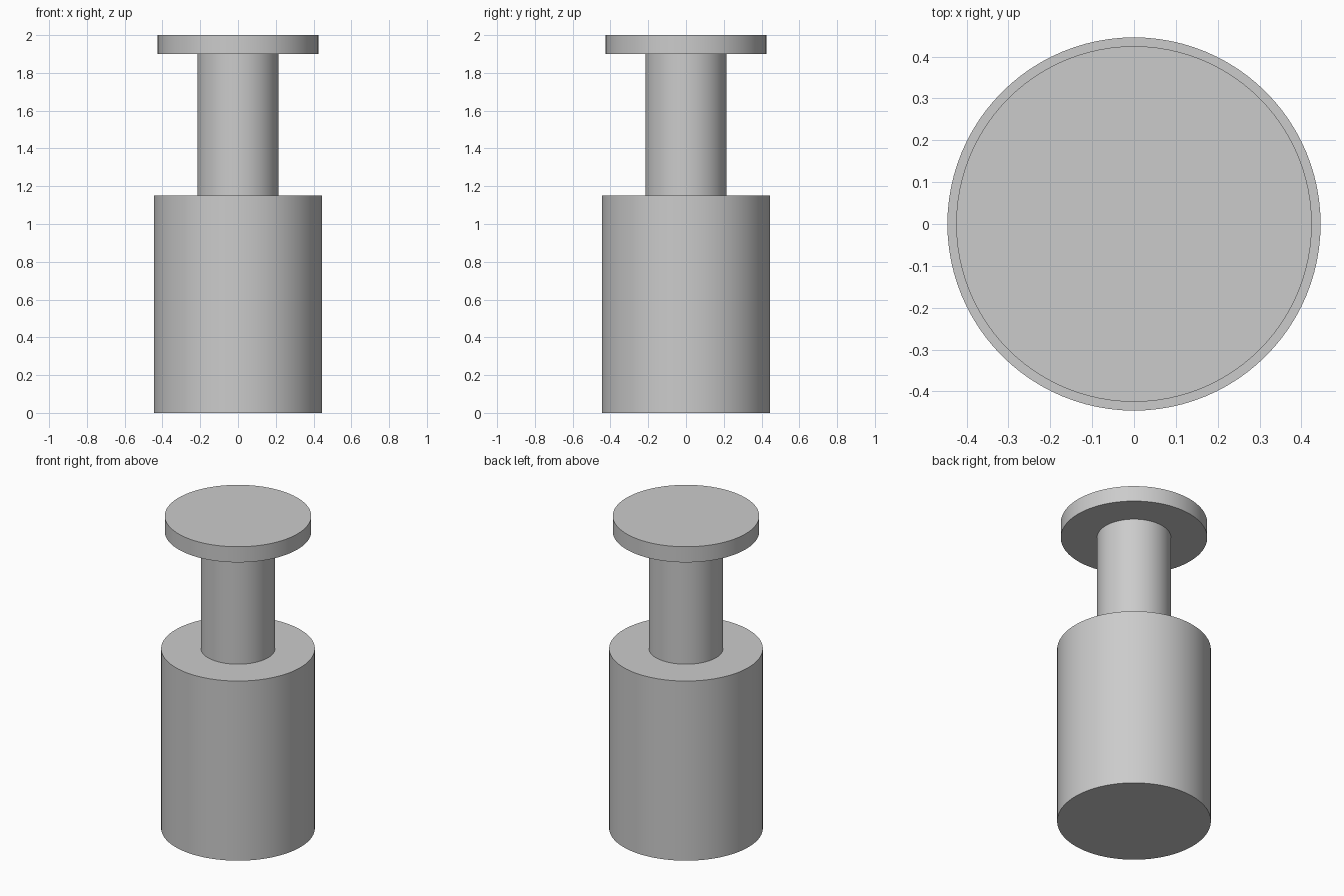
import bpy
import math

# Remove the default cube
cube = bpy.data.objects.get("Cube")
if cube:
    bpy.data.objects.remove(cube, do_unlink=True)

# Single grey material
grey = bpy.data.materials.new("plain_grey")
grey.use_nodes = True
colour = (0.6, 0.6, 0.6, 1.0)
grey.diffuse_color = colour
grey.node_tree.nodes["Principled BSDF"].inputs["Base Color"].default_value = colour


def cylinder(name, radius, bottom, top):
    """Upright round part between two heights, smooth sides and crisp rims."""
    bpy.ops.mesh.primitive_cylinder_add(
        vertices=96, radius=radius, depth=top - bottom,
        location=(0, 0, (bottom + top) / 2))
    part = bpy.context.object
    part.name = name
    part.data.materials.append(grey)
    bpy.ops.object.shade_smooth_by_angle(angle=math.radians(30))
    return part


# Wide body, narrow stem and flat cap disc
cylinder("body", 0.446, 0.0, 1.15)
cylinder("stem", 0.215, 1.15, 1.90)
cylinder("cap_disc", 0.425, 1.90, 2.0)
